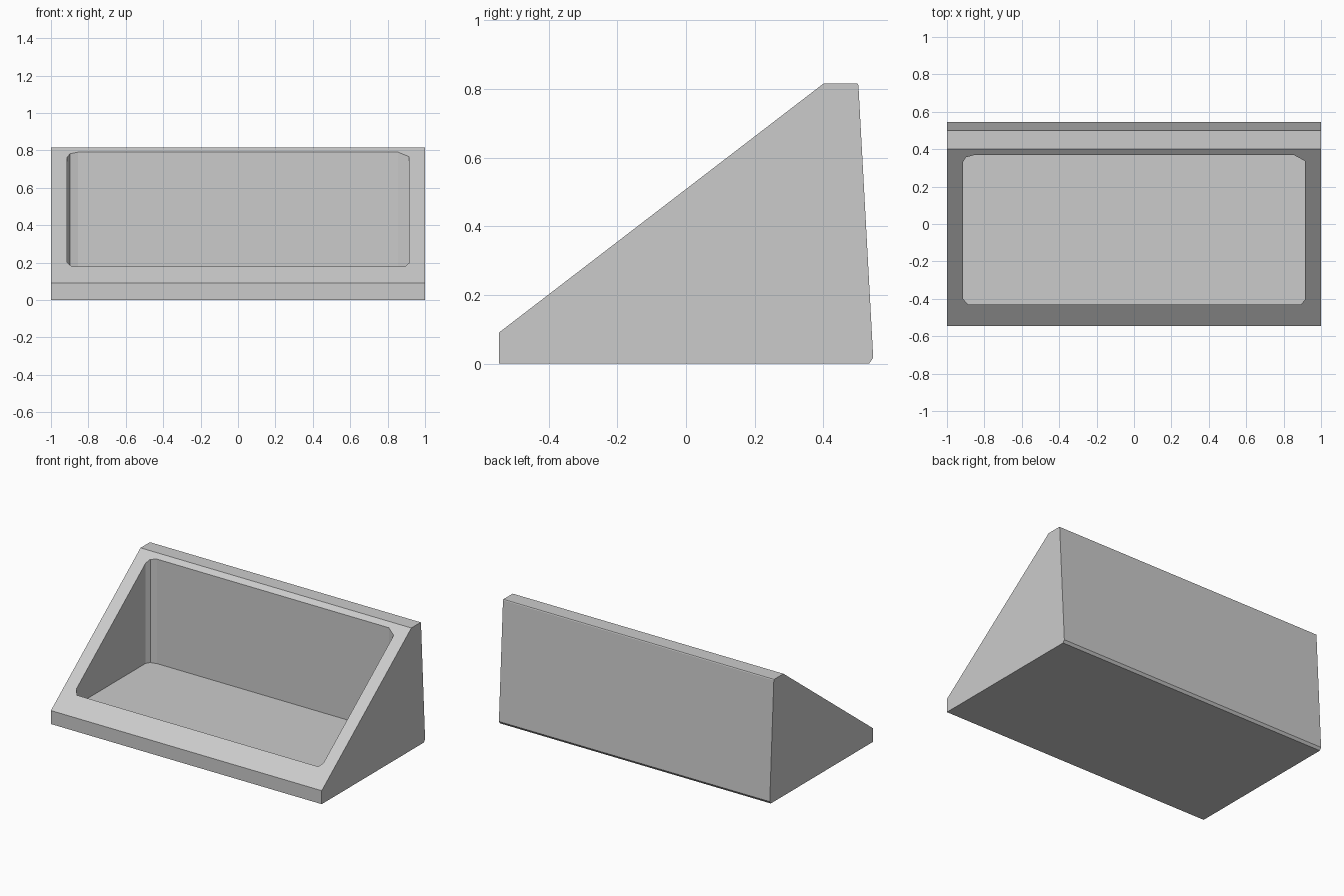
import bpy
import bmesh
from mathutils import Vector

cube = bpy.data.objects.get("Cube")
if cube:
    bpy.data.objects.remove(cube, do_unlink=True)

grey = bpy.data.materials.new("plain grey")
grey.use_nodes = True
colour = (0.6, 0.6, 0.6, 1)
grey.diffuse_color = colour
grey.node_tree.nodes["Principled BSDF"].inputs["Base Color"].default_value = colour


def prism(name, points, direction):
    """Extrude a closed outline along a direction."""
    bm = bmesh.new()
    face = bm.faces.new([bm.verts.new(p) for p in points])
    new = bmesh.ops.extrude_face_region(bm, geom=[face])["geom"]
    verts = [v for v in new if isinstance(v, bmesh.types.BMVert)]
    bmesh.ops.translate(bm, verts=verts, vec=Vector(direction))
    bmesh.ops.recalc_face_normals(bm, faces=bm.faces)
    mesh = bpy.data.meshes.new(name)
    bm.to_mesh(mesh)
    bm.free()
    mesh.materials.append(grey)
    obj = bpy.data.objects.new(name, mesh)
    bpy.context.collection.objects.link(obj)
    return obj


# Sloping bin body, side profile in (y, z)
profile = [(-0.545, 0), (0.533, 0), (0.545, 0.017), (0.502, 0.81),
           (0.499, 0.815), (0.4, 0.815), (-0.545, 0.09)]
body = prism("bin_body", [(-1, y, z) for y, z in profile], (2, 0, 0))

# Recess with clipped corners, plan outline in (x, y)
outline = [(-0.888, -0.43), (0.892, -0.43), (0.914, -0.405), (0.914, 0.337),
           (0.856, 0.368), (-0.856, 0.368), (-0.898, 0.357), (-0.914, 0.332),
           (-0.914, -0.4)]
cutter = prism("recess_cutter", [(x, y, 0.093) for x, y in outline], (0, 0, 1))
cutter.hide_render = True

# Cut the recess out of the body
cut = body.modifiers.new("recess", 'BOOLEAN')
cut.operation = 'DIFFERENCE'
cut.solver = 'EXACT'
cut.object = cutter
bpy.context.view_layer.objects.active = body
body.select_set(True)
bpy.ops.object.modifier_apply(modifier=cut.name)
bpy.data.objects.remove(cutter, do_unlink=True)
